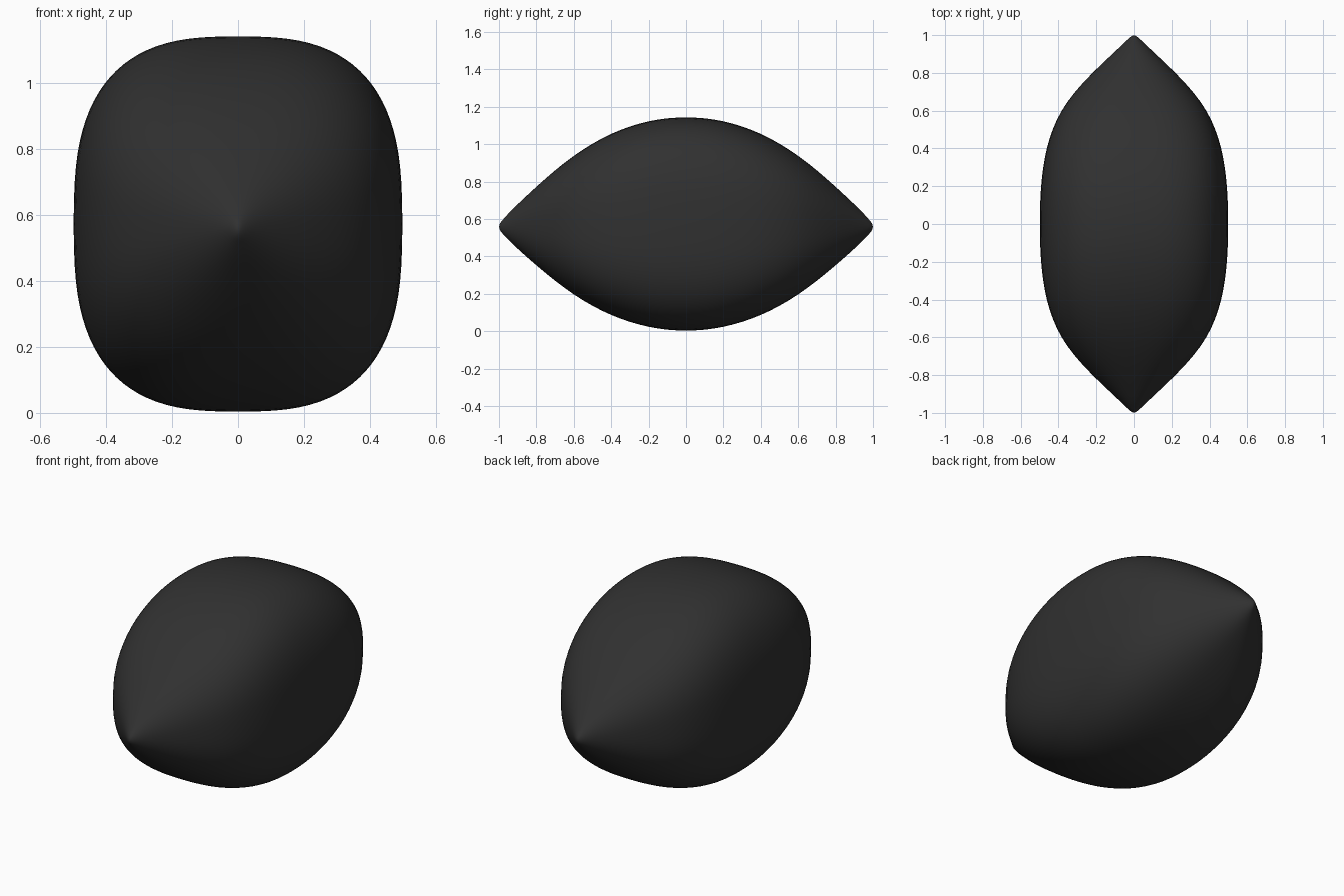
import bpy, bmesh
from math import sin, cos, pi, copysign

if "Cube" in bpy.data.objects:
    bpy.data.objects.remove(bpy.data.objects["Cube"])

# (distance from middle along y, half width, half height, centre z)
half = [(0, .5, .572, .573), (.1, .499, .568, .573), (.2, .494, .552, .573), (.3, .483, .525, .572),
        (.4, .465, .487, .571), (.5, .434, .436, .569), (.6, .388, .373, .567),
        (.7, .316, .297, .565), (.8, .222, .211, .562), (.88, .137, .138, .56),
        (.94, .073, .082, .559), (.97, .042, .048, .558), (.985, .025, .032, .558), (.995, .012, .018, .558)]
stations = [(-y, a, b, z) for y, a, b, z in reversed(half[1:])] + half
N = 48


def power(v, e):
    return copysign(abs(v) ** e, v)


# Pillow body: rounded-square rings lofted from tip to tip
bm = bmesh.new()
rings = []
for y, a, b, z in stations:
    e = 2 / (2.8 - 0.9 * abs(y) ** 3)
    rings.append([bm.verts.new((a * power(cos(2 * pi * i / N), e), y,
                                z + b * power(sin(2 * pi * i / N), e))) for i in range(N)])
for r, s in zip(rings, rings[1:]):
    for i in range(N):
        j = (i + 1) % N
        bm.faces.new((r[i], r[j], s[j], s[i]))

# Pointed tips
for ring, y in ((rings[0], -1), (rings[-1], 1)):
    tip = bm.verts.new((0, y, .558))
    for i in range(N):
        bm.faces.new((ring[i], ring[(i + 1) % N], tip))
bmesh.ops.recalc_face_normals(bm, faces=bm.faces)
for f in bm.faces:
    f.smooth = True

mesh = bpy.data.meshes.new("pointed_body")
bm.to_mesh(mesh)
bm.free()
body = bpy.data.objects.new("pointed_body", mesh)
bpy.context.collection.objects.link(body)
mat = bpy.data.materials.new("dark_rubber")
mat.diffuse_color = (.03, .03, .03, 1)
mat.use_nodes = True
mat.node_tree.nodes["Principled BSDF"].inputs["Base Color"].default_value = mat.diffuse_color
mesh.materials.append(mat)
sub = body.modifiers.new("smooth", 'SUBSURF')
sub.levels = sub.render_levels = 1
